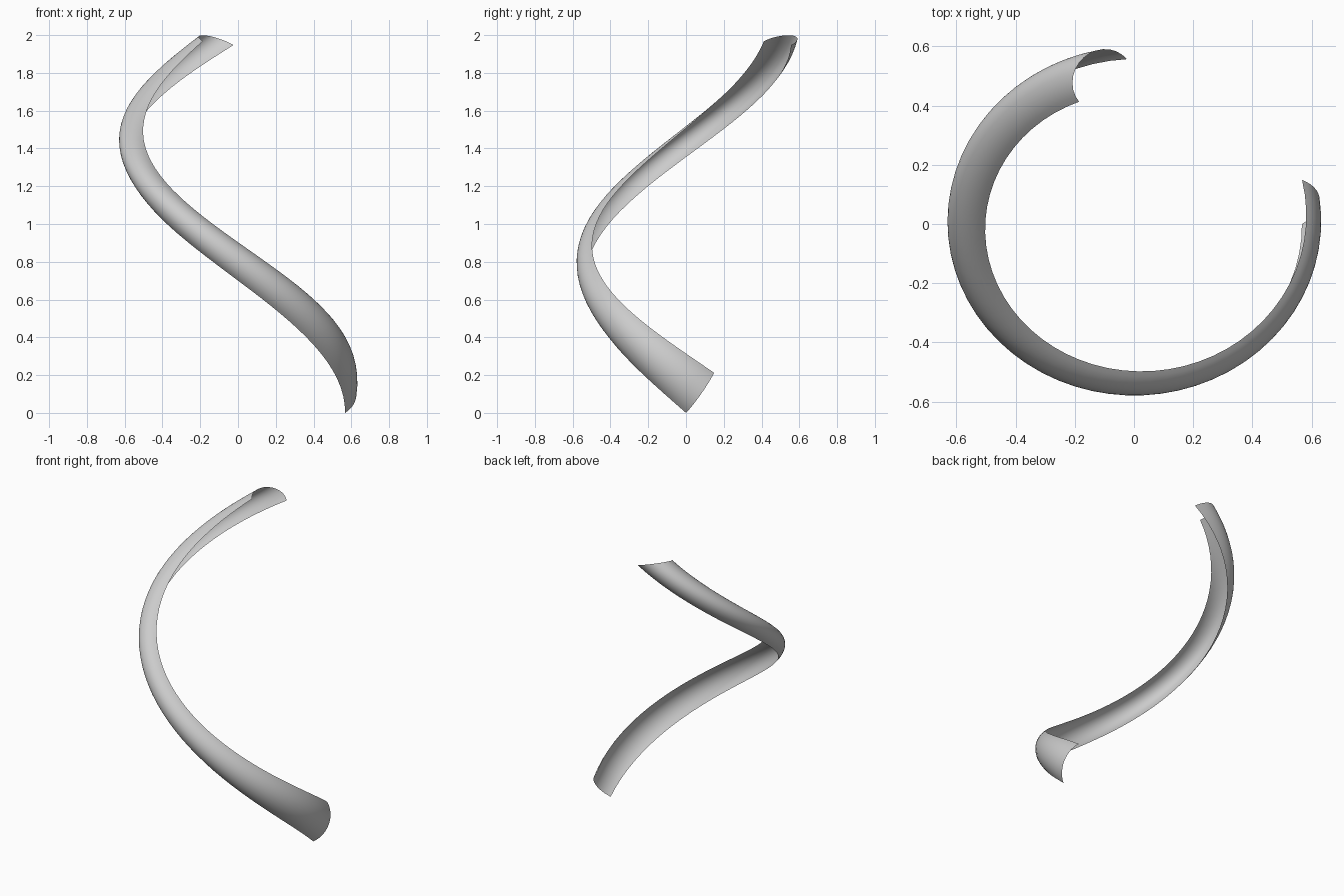
import bpy, bmesh, math
from mathutils import Vector
from mathutils.geometry import barycentric_transform

cube = bpy.data.objects.get("Cube")
if cube:
    bpy.data.objects.remove(cube, do_unlink=True)

STEPS, ARC = 48, 14
STRETCH = 1.08  # the coil is slightly wider in x than in y


def blend(values, t):
    """Smooth curve through start, middle and end values."""
    a, m, b = values
    return a * (1 - t) * (1 - 2 * t) + 4 * m * t * (1 - t) + b * t * (2 * t - 1)


def rail(angles, radii, heights):
    """Helical guide curve: turn in degrees, radius and height."""
    def point(t):
        turn = -math.radians(angles[0] + (angles[1] - angles[0]) * t)
        r = blend(radii, t)
        return Vector((STRETCH * r * math.cos(turn), r * math.sin(turn), blend(heights, t)))
    return point


def arc_through(a, m, b):
    """Points on the circular arc from a through m to b."""
    u, v = a - m, b - m
    n = u.cross(v)
    centre = m + (u.length_squared * v.cross(n) + v.length_squared * n.cross(u)) / (2 * n.length_squared)
    radius = (m - centre).length
    out = (m - centre).normalized()
    side = n.normalized().cross(out)
    ends = [math.atan2((p - centre).dot(side), (p - centre).dot(out)) for p in (a, b)]
    for j in range(ARC + 1):
        w = ends[0] + (ends[1] - ends[0]) * j / ARC
        yield centre + radius * (math.cos(w) * out + math.sin(w) * side)


# Guide curves: lower edge, outer crest and upper edge of the channel
lower_edge = rail((0, 267.7), (0.525, 0.538, 0.557), (0, 1.025, 1.947))
crest = rail((-7.8, 256.3), (0.586, 0.578, 0.592), (0.1, 1.06, 1.995))
upper_edge = rail((-15.8, 247.4), (0.546, 0.487, 0.447), (0.212, 1.075, 1.968))

# Curved strip swept along the guides
bm = bmesh.new()
rows = []
for i in range(STEPS + 1):
    t = i / STEPS
    rows.append([bm.verts.new(p) for p in arc_through(lower_edge(t), crest(t), upper_edge(t))])
for r0, r1 in zip(rows, rows[1:]):
    for j in range(ARC):
        bm.faces.new((r0[j], r1[j], r1[j + 1], r0[j + 1])).smooth = True
bm.normal_update()
middle = rows[STEPS // 2][ARC // 2]
if middle.normal.dot(Vector((middle.co.x, middle.co.y, 0))) < 0:
    bmesh.ops.reverse_faces(bm, faces=bm.faces[:])
mesh = bpy.data.meshes.new("spiral_strip")
bm.to_mesh(mesh)
bm.free()
strip = bpy.data.objects.new("spiral_strip", mesh)
bpy.context.collection.objects.link(strip)

# Plain grey material
grey = bpy.data.materials.new("light_grey")
grey.use_nodes = True
colour = (0.6, 0.6, 0.6, 1)
grey.diffuse_color = colour
grey.node_tree.nodes["Principled BSDF"].inputs["Base Color"].default_value = colour
mesh.materials.append(grey)
